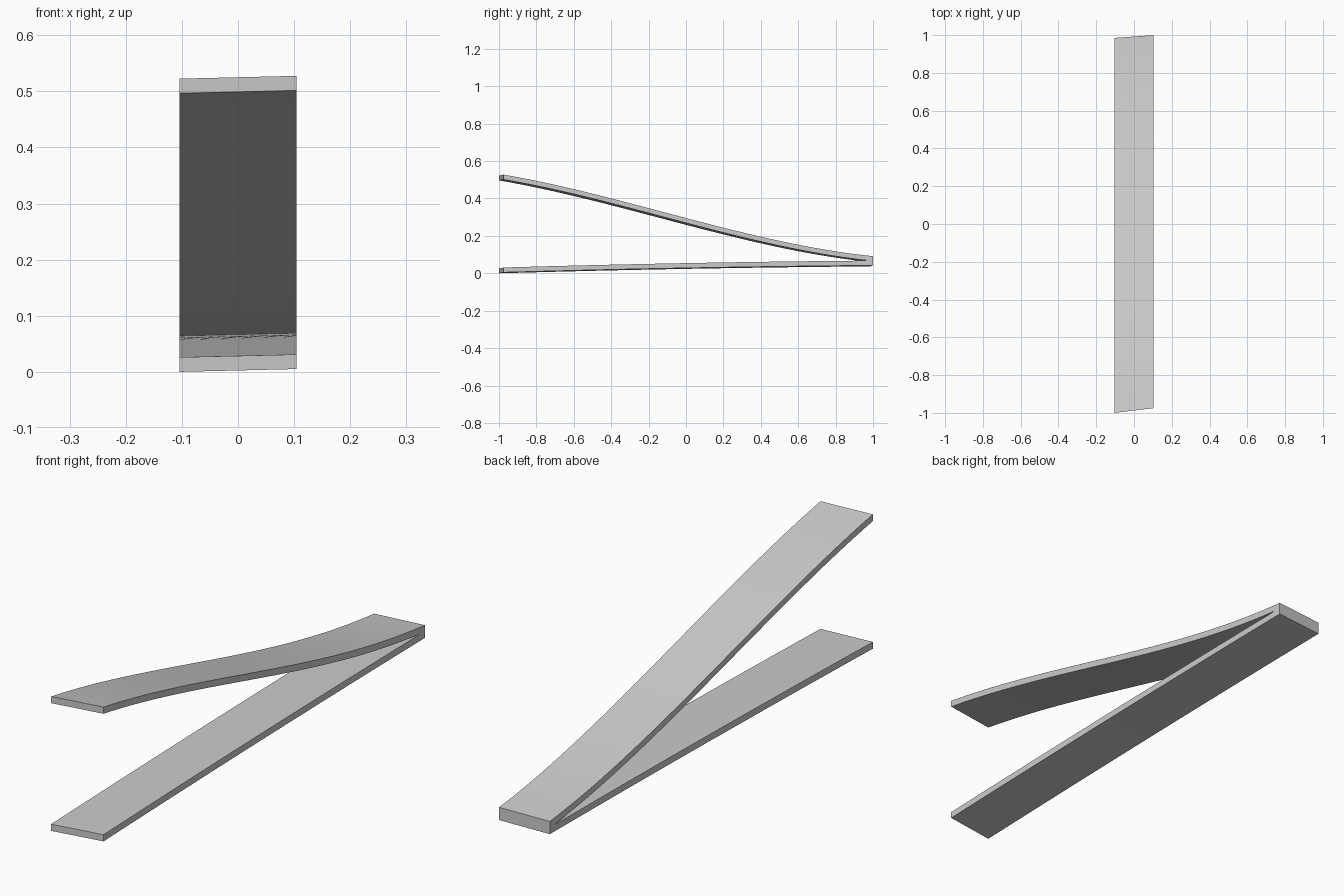
import bpy
import bmesh
import math

cube = bpy.data.objects.get("Cube")
if cube:
    bpy.data.objects.remove(cube, do_unlink=True)

HALF_WIDTH = 0.104
THICK = 0.026
STEPS = 32
CROTCH = 0.985      # fraction of the length where the two arms join


def upper_top(t):
    """Height of the upper arm's S-curved top along the length."""
    start, end, tan_a, tan_b = 0.525, 0.089, -0.34, -0.20
    return (start * (2*t**3 - 3*t**2 + 1) + tan_a * (t**3 - 2*t**2 + t)
            + end * (3*t**2 - 2*t**3) + tan_b * (t**3 - t**2))


def lower_bottom(t):
    """Height of the lower arm's slightly bowed underside."""
    return 0.0025 + 0.037 * t + 0.02 * t * (1 - t)


# Closed side profile as (fraction of length, height)
ts = [i / STEPS for i in range(STEPS + 1)]
inner = [t * CROTCH for t in ts]
profile = [(t, lower_bottom(t)) for t in ts]
profile += [(t, upper_top(t)) for t in reversed(ts)]
profile += [(t, upper_top(t) - THICK) for t in inner]
profile += [(t, lower_bottom(t) + THICK) for t in reversed(inner[:-1])]

# Sweep the profile across the width, with slanted ends and a slight roll
bm = bmesh.new()
sides = []
for s, front, back in ((-1, -1.0, 0.985), (1, -0.975, 1.0)):
    sides.append([bm.verts.new((s * HALF_WIDTH, front + (back - front) * t,
                                z + s * 0.0025)) for t, z in profile])
a, b = sides
for i in range(len(profile)):
    j = (i + 1) % len(profile)
    bm.faces.new((a[i], a[j], b[j], b[i]))
bm.faces.new(a)
bm.faces.new(b)
bmesh.ops.recalc_face_normals(bm, faces=bm.faces)
bmesh.ops.triangulate(bm, faces=[f for f in bm.faces if len(f.verts) > 4])

mesh = bpy.data.meshes.new("forked_strip")
bm.to_mesh(mesh)
bm.free()
strip = bpy.data.objects.new("forked_strip", mesh)
bpy.context.collection.objects.link(strip)

# Plain grey material
grey = bpy.data.materials.new("light_grey")
grey.use_nodes = True
colour = (0.6, 0.6, 0.6, 1.0)
grey.diffuse_color = colour
grey.node_tree.nodes["Principled BSDF"].inputs["Base Color"].default_value = colour
mesh.materials.append(grey)

# Smooth along the arms, sharp at the edges
bpy.ops.object.select_all(action='DESELECT')
strip.select_set(True)
bpy.context.view_layer.objects.active = strip
bpy.ops.object.shade_smooth_by_angle(angle=math.radians(30))
